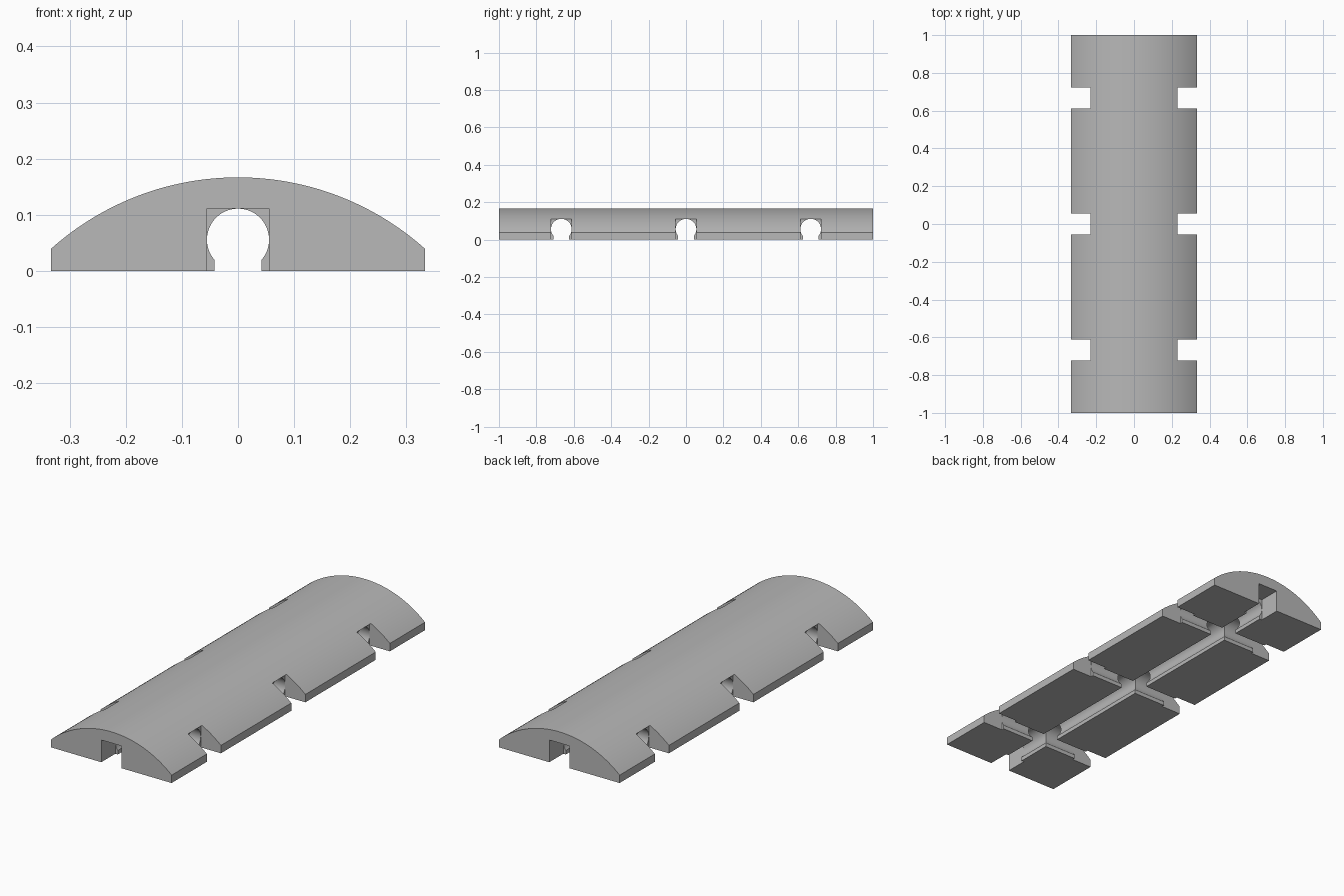
import bpy
import bmesh
import math
from mathutils import Matrix

cube = bpy.data.objects.get("Cube")
if cube:
    bpy.data.objects.remove(cube, do_unlink=True)

HALF_W, HALF_L = 1 / 3, 1.0      # half width and half length of the ramp
UNIT = 1 / 9                     # channel width and height
ARC_R = 0.5                      # radius of the domed top
BORE_R = UNIT / 2 - 0.0002       # round cable bore, just inside the square mouths
SLOT = 0.042                     # half width of the slot below the bore
ROWS = (-2 / 3, 0, 2 / 3)        # positions of the cross channels

grey = bpy.data.materials.new("light grey")
grey.use_nodes = True
colour = (0.48, 0.48, 0.48, 1)
grey.diffuse_color = colour
grey.node_tree.nodes["Principled BSDF"].inputs["Base Color"].default_value = colour


def prism(name, profile, start, end, along_x=False):
    """Extrude an (across, height) profile from start to end along y or x."""
    bm = bmesh.new()
    face = bm.faces.new([bm.verts.new((u, start, v)) for u, v in profile])
    extruded = bmesh.ops.extrude_face_region(bm, geom=[face])["geom"]
    moved = [g for g in extruded if isinstance(g, bmesh.types.BMVert)]
    bmesh.ops.translate(bm, verts=moved, vec=(0, end - start, 0))
    if along_x:
        bm.transform(Matrix.Rotation(-math.pi / 2, 4, "Z"))
    bmesh.ops.recalc_face_normals(bm, faces=bm.faces)
    mesh = bpy.data.meshes.new(name)
    bm.to_mesh(mesh)
    bm.free()
    obj = bpy.data.objects.new(name, mesh)
    bpy.context.collection.objects.link(obj)
    return obj


# Domed ramp body
sweep = math.asin(HALF_W / ARC_R)
steps = 64
dome = []
for i in range(steps + 1):
    a = sweep * (1 - 2 * i / steps)
    dome.append((ARC_R * math.sin(a), ARC_R * math.cos(a) - HALF_W))
body = prism("cable_ramp", [(-HALF_W, 0), (HALF_W, 0)] + dome, -HALF_L, HALF_L)
body.data.materials.append(grey)

# Keyhole profile: round bore open to a slot underneath
gap = math.asin(SLOT / BORE_R)
keyhole = [(-SLOT, -0.05), (SLOT, -0.05)]
for i in range(49):
    a = gap + (2 * math.pi - 2 * gap) * i / 48
    keyhole.append((BORE_R * math.sin(a), UNIT / 2 - BORE_R * math.cos(a)))

# Square profile for the channel mouths
h = UNIT / 2
square = [(-h, -0.05), (h, -0.05), (h, UNIT), (-h, UNIT)]

# Lengthwise channel with a square mouth at each end
cutters = [prism("long_channel_cutter", keyhole, -1.1, 1.1)]
for s in (-1, 1):
    cutters.append(prism("end_mouth_cutter", square, s * (HALF_L - UNIT), s * 1.1))

# Cross channels with square mouths at both sides
for y in ROWS:
    cross = [prism("cross_channel_cutter", keyhole, -0.45, 0.45, True)]
    for s in (-1, 1):
        cross.append(prism("side_mouth_cutter", square, s * (HALF_W - UNIT), s * 0.45, True))
    for c in cross:
        c.location.y = y
    cutters += cross

# Carve every channel out of the body
for c in cutters:
    c.hide_render = True
    mod = body.modifiers.new("carve", "BOOLEAN")
    mod.operation = "DIFFERENCE"
    mod.solver = "EXACT"
    mod.object = c
bpy.context.view_layer.update()
graph = bpy.context.evaluated_depsgraph_get()
carved = bpy.data.meshes.new_from_object(body.evaluated_get(graph))
body.modifiers.clear()
body.data = carved
carved.materials.clear()
carved.materials.append(grey)
for poly in carved.polygons:
    poly.material_index = 0
for c in cutters:
    bpy.data.objects.remove(c, do_unlink=True)

# Smooth curves, crisp edges
bpy.ops.object.select_all(action="DESELECT")
body.select_set(True)
bpy.context.view_layer.objects.active = body
bpy.ops.object.shade_smooth_by_angle(angle=math.radians(30))
